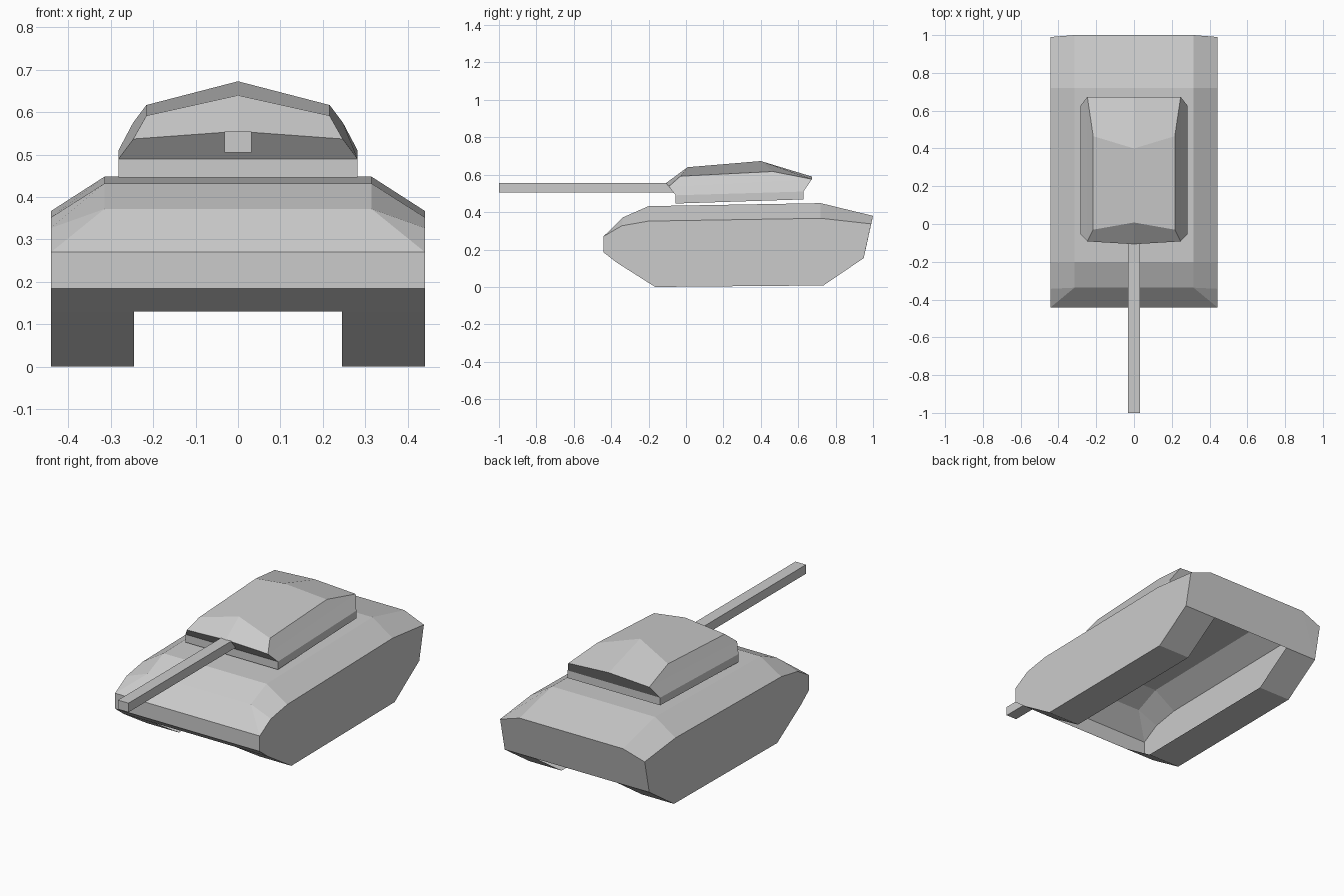
import bpy
import bmesh

default = bpy.data.objects.get("Cube")
if default:
    bpy.data.objects.remove(default, do_unlink=True)

GREY = (0.6, 0.6, 0.6, 1)
grey = bpy.data.materials.new("plain grey")
grey.use_nodes = True
grey.diffuse_color = GREY
grey.node_tree.nodes["Principled BSDF"].inputs["Base Color"].default_value = GREY


def loft(name, rings, is_opening=None):
    """Join matching rings, cap the ends, merge shared points, drop open faces."""
    bm = bmesh.new()
    loops = [[bm.verts.new(p) for p in ring] for ring in rings]
    for a, b in zip(loops, loops[1:]):
        for i in range(len(a)):
            j = (i + 1) % len(a)
            bm.faces.new((a[i], a[j], b[j], b[i]))
    bm.faces.new(loops[0])
    bm.faces.new(loops[-1])
    bmesh.ops.remove_doubles(bm, verts=bm.verts, dist=0.0005)
    bmesh.ops.recalc_face_normals(bm, faces=bm.faces)
    if is_opening:
        holes = [f for f in bm.faces if is_opening(f.calc_center_median())]
        bmesh.ops.delete(bm, geom=holes, context='FACES')
    mesh = bpy.data.meshes.new(name)
    bm.to_mesh(mesh)
    bm.free()
    mesh.materials.append(grey)
    obj = bpy.data.objects.new(name, mesh)
    bpy.context.collection.objects.link(obj)
    return obj


# Hull: side profiles across the width; the deck narrows above the full-width nose
HALF = 0.441
lower = [(0.95, 0.154), (0.735, 0.008), (-0.165, 0), (-0.37, 0.13), (-0.441, 0.185), (-0.441, 0.27)]
skirt = [(-0.343, 0.327), (-0.2, 0.352), (0.72, 0.367), (0.99, 0.337)]
deck = [(-0.337, 0.372), (-0.2, 0.432), (0.72, 0.448), (1.0, 0.38)]


def hull_ring(low_x, high_x, upper):
    return ([(low_x, y, z) for y, z in lower]
            + [(high_x, y, z) for y, z in upper])


half_hull = [(HALF, HALF, skirt), (HALF, 0.315, deck), (0.245, 0.245, deck)]
rings = [hull_ring(-low, -high, upper) for low, high, upper in half_hull]
rings += [hull_ring(low, high, upper) for low, high, upper in reversed(half_hull)]

# The shell is open underneath, between the tracks
loft("hull", rings, lambda c: abs(c.x) < 0.1 and c.z < 0.1)


# Turret: six-point rings with a centre ridge
def turret_ring(x, front, front_mid, back_mid, back):
    return [(-x, *front), (0, *front_mid), (x, *front),
            (x, *back), (0, *back_mid), (-x, *back)]


def flat_ring(x, front, back):
    return turret_ring(x, front, front, back, back)


loft("turret", [
    flat_ring(0.282, (-0.055, 0.446), (0.628, 0.468)),
    flat_ring(0.282, (-0.055, 0.49), (0.628, 0.51)),
    turret_ring(0.247, (-0.092, 0.537), (-0.107, 0.555), (0.673, 0.59), (0.673, 0.576)),
    turret_ring(0.216, (-0.03, 0.592), (0.008, 0.64), (0.4, 0.673), (0.465, 0.617)),
])

# Gun barrel
loft("gun_barrel", [rectangle for rectangle in (
    [(-0.032, -1, z), (0.032, -1, z), (0.032, -0.04, z), (-0.032, -0.04, z)]
    for z in (0.505, 0.555))])
